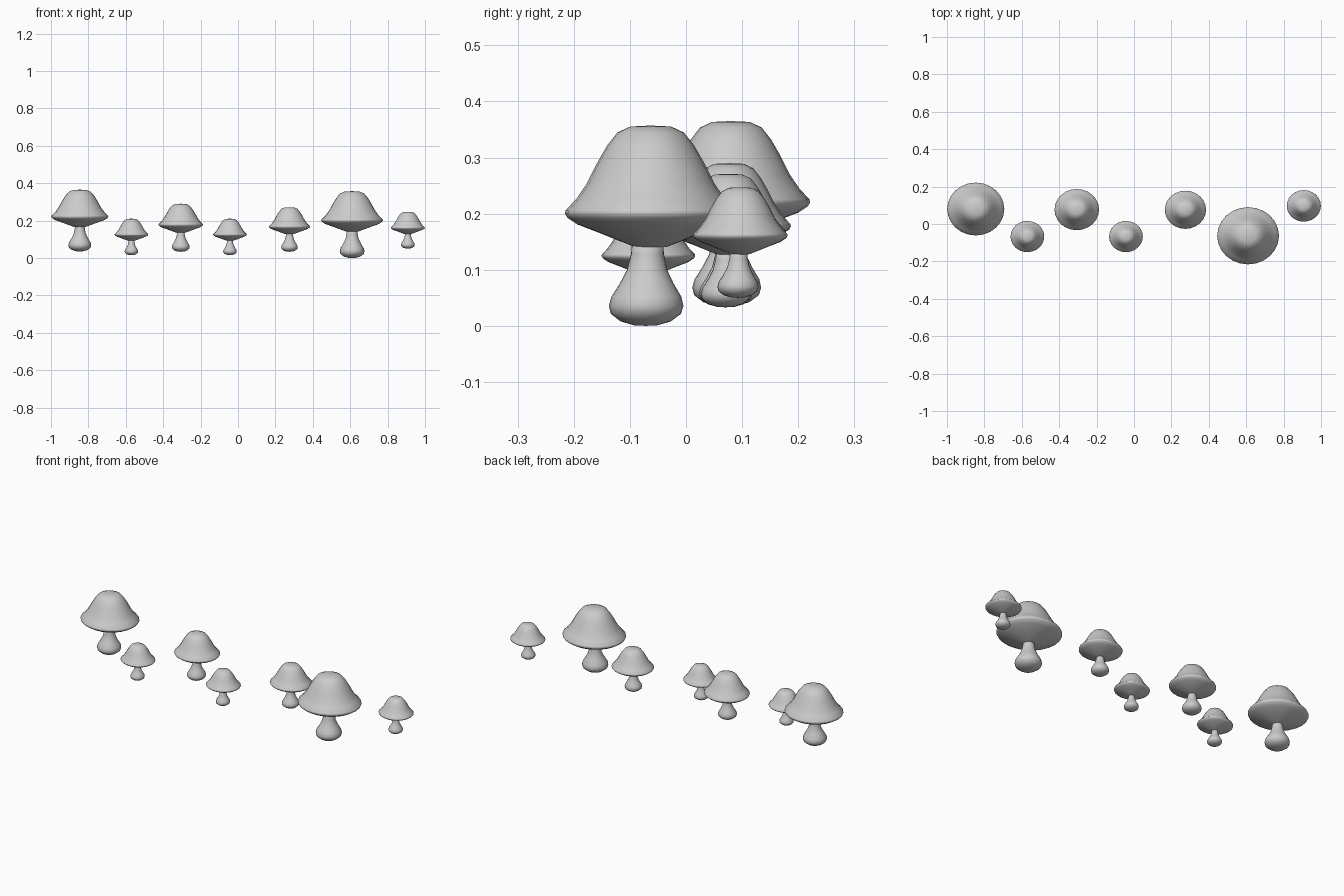
import bpy
import bmesh
import math

default_cube = bpy.data.objects.get("Cube")
if default_cube:
    bpy.data.objects.remove(default_cube, do_unlink=True)

SIDES = 24

grey = bpy.data.materials.new("plain grey")
grey.use_nodes = True
grey.diffuse_color = (0.6, 0.6, 0.6, 1)
grey.node_tree.nodes["Principled BSDF"].inputs["Base Color"].default_value = grey.diffuse_color

# Profiles as (radius, height) for a mushroom of height 1
CAP = [(0, 1), (.11, .995), (.18, .965), (.235, .9), (.285, .82), (.345, .71),
       (.4, .635), (.458, .578), (.463, .562), (.45, .54), (.395, .506),
       (.28, .465), (.09, .395), (0, .385)]
STEM = [(0, .42), (.078, .42), (.082, .36), (.1, .28), (.135, .21), (.175, .145),
        (.186, .1), (.175, .06), (.125, .022), (.06, .003), (0, 0)]


def lathe(name, profile, depth, lean):
    """Spin a profile into a mesh; depth squashes y, lean shifts the foot in y."""
    bm = bmesh.new()
    rings = []
    for r, z in profile:
        shift = lean * (1 - z)
        count = SIDES if r > 0 else 1
        rings.append([bm.verts.new((r * math.cos(2 * math.pi * i / SIDES),
                                    r * depth * math.sin(2 * math.pi * i / SIDES) + shift, z))
                      for i in range(count)])
    for a, b in zip(rings, rings[1:]):
        for i in range(SIDES):
            j = (i + 1) % SIDES
            corners = [a[i % len(a)], b[i % len(b)], b[j % len(b)], a[j % len(a)]]
            bm.faces.new(list(dict.fromkeys(corners)))
    bmesh.ops.recalc_face_normals(bm, faces=bm.faces)
    for face in bm.faces:
        face.smooth = True
    mesh = bpy.data.meshes.new(name)
    bm.to_mesh(mesh)
    bm.free()
    mesh.materials.append(grey)
    return mesh


cap_mesh = lathe("mushroom_cap", CAP, .925, 0)
stem_mesh = lathe("mushroom_stem", STEM, 1, -.025)

# Row of mushrooms: x, y, foot height, total height
MUSHROOMS = [(-.846, .08, .035, .33), (-.57, -.067, .015, .195),
             (-.306, .077, .033, .257), (-.043, -.067, .015, .195),
             (.275, .076, .033, .238), (.61, -.063, 0, .357),
             (.908, .097, .05, .197)]

for number, (x, y, z, height) in enumerate(MUSHROOMS, 1):
    for part, mesh in (("cap", cap_mesh), ("stem", stem_mesh)):
        obj = bpy.data.objects.new(f"mushroom_{number}_{part}", mesh)
        obj.location = (x, y, z)
        obj.scale = (height, height, height)
        bpy.context.collection.objects.link(obj)
